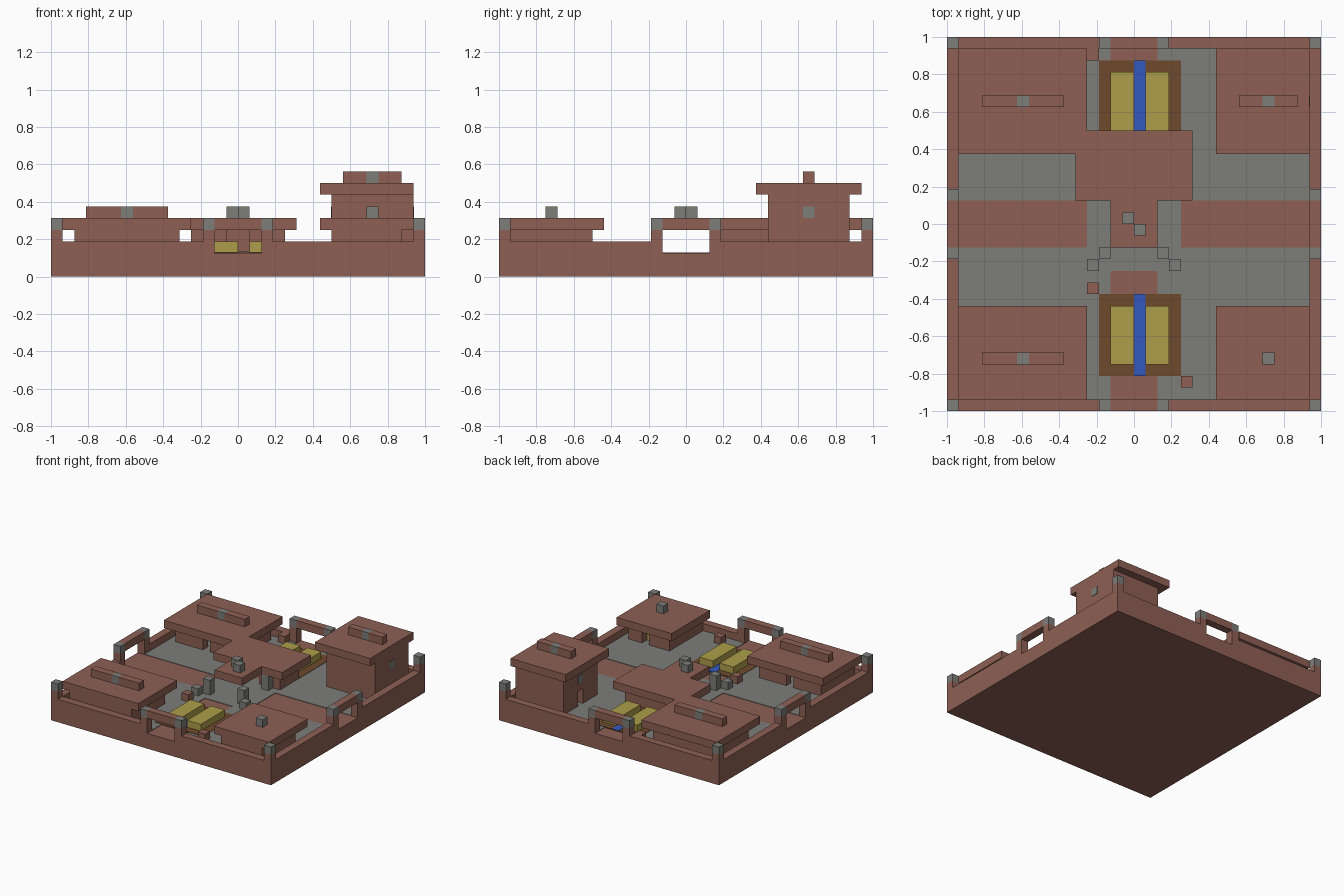
import bpy
import bmesh
from mathutils import Matrix

U = 0.0625  # one block

cube = bpy.data.objects.get("Cube")
if cube:
    bpy.data.objects.remove(cube)


def srgb(r, g, b):
    return tuple((c / 255 / 12.92 if c < 10 else ((c / 255 + 0.055) / 1.055) ** 2.4)
                 for c in (r, g, b)) + (1.0,)


def material(name, rgb):
    m = bpy.data.materials.new(name)
    m.use_nodes = True
    m.diffuse_color = srgb(*rgb)
    bsdf = m.node_tree.nodes["Principled BSDF"]
    bsdf.inputs["Base Color"].default_value = m.diffuse_color
    bsdf.inputs["Roughness"].default_value = 0.9
    return m


BRICK = material("red brick", (142, 96, 84))
STONE = material("grey stone", (125, 125, 122))
STRAW = material("yellow straw", (174, 158, 74))
SOIL = material("brown soil", (110, 74, 45))
WATER = material("blue water", (52, 88, 190))


def part(name, mat, boxes, turn=0):
    """Boxes are (x0, x1, y0, y1, z0, z1) in blocks; turn is in quarter turns."""
    bm = bmesh.new()
    for x0, x1, y0, y1, z0, z1 in boxes:
        centre = Matrix.Translation(((x0 + x1) / 2 * U, (y0 + y1) / 2 * U, (z0 + z1) / 2 * U))
        size = Matrix.Diagonal(((x1 - x0) * U, (y1 - y0) * U, (z1 - z0) * U, 1))
        bmesh.ops.create_cube(bm, size=1, matrix=centre @ size)
    quarter = Matrix([[0, -1, 0], [1, 0, 0], [0, 0, 1]])
    for _ in range(turn):
        bmesh.ops.rotate(bm, verts=bm.verts, cent=(0, 0, 0), matrix=quarter)
    mesh = bpy.data.meshes.new(name)
    bm.to_mesh(mesh)
    bm.free()
    mesh.materials.append(mat)
    ob = bpy.data.objects.new(name, mesh)
    bpy.context.collection.objects.link(ob)
    return ob


def house(name, x0, x1, y0, y1, top, side, d0, d1):
    """Hollow walls with a doorway from d0 to d1 on one side."""
    walls = {
        "-x": (x0, x0 + 1, y0, y1), "+x": (x1 - 1, x1, y0, y1),
        "-y": (x0 + 1, x1 - 1, y0, y0 + 1), "+y": (x0 + 1, x1 - 1, y1 - 1, y1),
    }
    boxes = []
    for key, (a, b, c, d) in walls.items():
        if key != side:
            boxes.append((a, b, c, d, 2, top))
        elif key[1] == "x":
            boxes += [(a, b, c, d0, 2, top), (a, b, d1, d, 2, top)]
            if top > 4:
                boxes.append((a, b, d0, d1, 4, top))
        else:
            boxes += [(a, d0, c, d, 2, top), (d1, b, c, d, 2, top)]
    part(name + "_walls", BRICK, boxes)


def ridge(name, x0, x1, c, y, z):
    """Roof ridge with a stone block in the middle."""
    part(name + "_ridge", BRICK, [(x0, c, y, y + 1, z, z + 1), (c + 1, x1, y, y + 1, z, z + 1)])
    part(name + "_ridge_stone", STONE, [(c, c + 1, y, y + 1, z, z + 1)])


# Base slab, whose bare top forms the paths, and stone paving
part("base", BRICK, [(-16, 16, -16, 16, 0, 2)])
PAVE = 2.06
for sx in (-1, 1):
    for sy in (-1, 1):
        xs, ys = sorted((2 * sx, 15 * sx)), sorted((2 * sy, 15 * sy))
        part("corner_paving", STONE, [(*xs, *ys, 2, PAVE)])
part("plaza_paving", STONE, [(-4, 4, -2, 2, 2, PAVE), (-2, 2, -4, -2, 2, PAVE), (-2, 2, 2, 4, 2, PAVE)])

# Outer wall, gates and corner posts on all four sides
for turn in range(4):
    part("outer_wall", BRICK, [(-16, -2, -16, -15, 2, 3), (2, 15, -16, -15, 2, 3)], turn)
    part("corner_post", BRICK, [(-16, -15, -16, -15, 3, 4)], turn)
    part("corner_cap", STONE, [(-16, -15, -16, -15, 4, 5)], turn)
    part("gate_frame", BRICK, [(-3, -2, -16, -15, 3, 4), (2, 3, -16, -15, 3, 4),
                               (-2, 2, -16, -15, 4, 5)], turn)
    part("gate_caps", STONE, [(-3, -2, -16, -15, 4, 5), (2, 3, -16, -15, 4, 5)], turn)

# Straw beds with a water channel between the rows
for y in (-13, 7):
    part("bed_soil", SOIL, [(-3, 4, y, y + 7, 2, 2.1)])
    part("bed_channel", WATER, [(0, 1, y, y + 7, 2, 2.14)])
    part("bed_straw", STRAW, [(-2, 0, y + 1, y + 6, 2, 3), (1, 3, y + 1, y + 6, 2, 3)])

# Two long houses
house("front_long_house", -14, -5, -15, -8, 4, "+y", -10, -9)
part("front_long_house_roof", BRICK, [(-15, -4, -15, -7, 4, 5)])
ridge("front_long_house", -13, -6, -10, -12, 5)
house("back_long_house", -14, -5, 7, 14, 4, "-y", -10, -9)
part("back_long_house_roof", BRICK, [(-15, -4, 6, 15, 4, 5)])
ridge("back_long_house", -13, -6, -10, 10, 5)

# Small house
house("small_house", 8, 14, -15, -8, 4, "+y", 11, 12)
part("small_house_roof", BRICK, [(7, 15, -15, -7, 4, 5)])
part("small_house_chimney", STONE, [(11, 12, -12, -11, 5, 6)])
part("small_house_straw", STRAW, [(11, 12, -10, -9, 2, 3)])

# Tower
house("tower", 8, 15, 7, 14, 7, "-x", 10, 11)
part("tower_roof", BRICK, [(7, 15, 6, 15, 7, 8)])
ridge("tower", 9, 14, 11, 10, 8)
part("tower_windows", STONE, [(7.95, 8, 10, 11, 5, 6), (15, 15.05, 10, 11, 5, 6)])

# Central hall with a porch on columns
house("hall", -4, 4, 3, 7, 4, "-y", -1, 1)
part("hall_roof", BRICK, [(-4, 5, 2, 8, 4, 5), (-5, -4, 2, 6, 4, 5), (-2, 2, -2, 2, 4, 5)])
part("hall_roof_stones", STONE, [(-1, 0, 0, 1, 5, 6), (0, 1, -1, 0, 5, 6)])
part("hall_columns", STONE, [(x, x + 1, y, y + 1, 2, 4) for x in (-3, 2) for y in (-3, 2)])

# Loose blocks in the yard
part("stone_seats", STONE, [(x, x + 1, -4, -3, 2, 3) for x in (-4, 3)])
part("crates", BRICK, [(x, x + 1, y, y + 1, 2, 3) for x, y in ((-4, -6), (4, -14), (-4, 14))])
